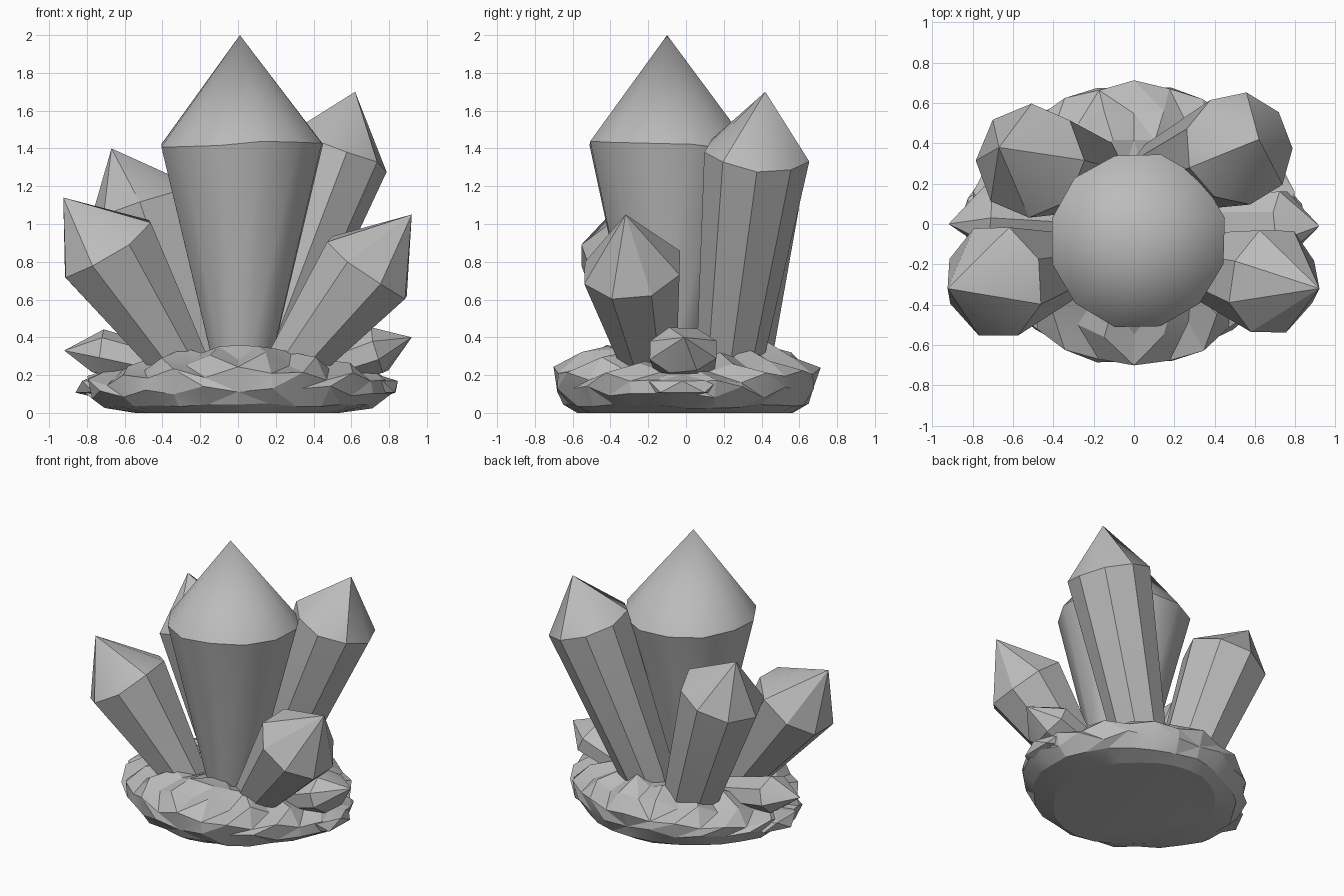
import bpy
import bmesh
import random
from math import cos, sin, tau, radians
from mathutils import Vector

random.seed(4)

cube = bpy.data.objects.get("Cube")
if cube:
    bpy.data.objects.remove(cube)

# One plain stone material
stone = bpy.data.materials.new("stone_grey")
stone.use_nodes = True
GREY = (0.5, 0.5, 0.5, 1)
stone.diffuse_color = GREY
stone.node_tree.nodes["Principled BSDF"].inputs["Base Color"].default_value = GREY


def finish(bm, name, angle):
    """Turn a bmesh into an object with smooth shading below an angle."""
    bmesh.ops.recalc_face_normals(bm, faces=bm.faces)
    mesh = bpy.data.meshes.new(name)
    bm.to_mesh(mesh)
    bm.free()
    mesh.materials.append(stone)
    obj = bpy.data.objects.new(name, mesh)
    bpy.context.collection.objects.link(obj)
    bpy.ops.object.select_all(action="DESELECT")
    obj.select_set(True)
    bpy.context.view_layer.objects.active = obj
    bpy.ops.object.shade_smooth_by_angle(angle=radians(angle))


def bridge(bm, low, high):
    """Join two rings of equal length with quads."""
    n = len(low)
    for i in range(n):
        j = (i + 1) % n
        bm.faces.new((low[i], low[j], high[j], high[i]))


def crystal(name, base, shoulder, tip, r_base, r_shoulder, sides, turn=0.0, spread=1.0):
    """Flaring prism from base to shoulder, closed by a pointed tip."""
    base, shoulder, tip = Vector(base), Vector(shoulder), Vector(tip)
    axis = (shoulder - base).normalized()
    u = axis.cross(Vector((0, 1, 0))).normalized()
    v = axis.cross(u) * spread
    wobble = [random.uniform(0.985, 1.015) for _ in range(sides)]
    lift = [random.uniform(-0.015, 0.015) for _ in range(sides)]
    root = base - axis * 0.18

    bm = bmesh.new()
    rings = []
    for centre, r, shift in ((root, r_base * 0.8, 0), (base, r_base, 0), (shoulder, r_shoulder, 1)):
        ring = []
        for i in range(sides):
            a = tau * (i + turn) / sides
            p = centre + (u * cos(a) + v * sin(a)) * r * wobble[i] + axis * lift[i] * shift
            ring.append(bm.verts.new(p))
        rings.append(ring)
    bm.faces.new(rings[0])
    bridge(bm, rings[0], rings[1])
    bridge(bm, rings[1], rings[2])
    point = bm.verts.new(tip)
    for i in range(sides):
        bm.faces.new((rings[2][i], rings[2][(i + 1) % sides], point))
    finish(bm, name, 32)


# Upright crystals
crystal("main_crystal", (0.02, -0.11, 0.33), (0.018, -0.085, 1.415), (0.01, -0.1, 2.0),
        0.175, 0.442, 12, 0.5)
crystal("back_left_crystal", (0.15, 0.24, 0.35), (0.52, 0.375, 1.37), (0.62, 0.42, 1.70),
        0.185, 0.283, 9, 0.5)
crystal("back_right_crystal", (-0.24, 0.26, 0.3), (-0.515, 0.315, 1.1), (-0.67, 0.38, 1.40),
        0.2, 0.287, 8)
crystal("front_left_crystal", (0.33, -0.2, 0.31), (0.69, -0.287, 0.77), (0.92, -0.32, 1.05),
        0.165, 0.275, 8, 0.5)
crystal("front_right_crystal", (-0.32, -0.2, 0.29), (-0.69, -0.285, 0.86), (-0.925, -0.32, 1.14),
        0.16, 0.29, 8, 0.5)

# Small crystals lying over the rim
crystal("small_left_crystal", (0.38, 0.0, 0.21), (0.74, -0.015, 0.335), (0.92, -0.01, 0.40),
        0.11, 0.133, 8, 0.5, 1.45)
crystal("small_right_crystal", (-0.38, 0.01, 0.24), (-0.73, 0.03, 0.32), (-0.92, 0.0, 0.33),
        0.1, 0.125, 7, 0.5, 1.3)

# Rock base rings: (x radius, y radius, height, radial jitter, height jitter, ridge)
LAYERS = (
    (0.54, 0.57, 0.0, 0.01, 0.0, 0.0),
    (0.72, 0.64, 0.04, 0.02, 0.01, 0.0),
    (0.81, 0.69, 0.12, 0.015, 0.02, 0.015),
    (0.8, 0.7, 0.195, 0.015, 0.015, -0.015),
    (0.66, 0.57, 0.265, 0.02, 0.015, 0.02),
    (0.46, 0.42, 0.325, 0.03, 0.02, 0.015),
    (0.25, 0.24, 0.28, 0.02, 0.02, 0.0),
)
SEGMENTS = 28
bm = bmesh.new()
rings = []
for rx, ry, z, jitter, z_jitter, ridge in LAYERS:
    ring = []
    for i in range(SEGMENTS):
        a = tau * i / SEGMENTS
        k = 1 + random.uniform(-jitter, jitter) + ridge * (-1) ** i
        # The plan narrows on the diagonals, and the rim droops toward the two ends
        k -= 0.035 * sin(2 * a) ** 2
        droop = 0.25 * z * (cos(a) ** 2 - 0.4)
        h = z - droop + random.uniform(-z_jitter, z_jitter) + ridge * (-1) ** i
        ring.append(bm.verts.new((rx * k * cos(a), ry * k * sin(a), h)))
    rings.append(ring)
for low, high in zip(rings, rings[1:]):
    bridge(bm, low, high)
bm.faces.new(rings[0])
bm.faces.new(rings[-1])
bmesh.ops.triangulate(bm, faces=[f for f in bm.faces if len(f.verts) == 4])
finish(bm, "rock_base", 15)

# Loose stones wedged under the small crystals
for name, x, y in (("left_stone", 0.73, -0.02), ("right_stone", -0.73, 0.02)):
    bm = bmesh.new()
    bmesh.ops.create_icosphere(bm, subdivisions=1, radius=1)
    for vert in bm.verts:
        k = random.uniform(0.9, 1.05)
        vert.co = (x + vert.co.x * 0.14 * k, y + vert.co.y * 0.22 * k, 0.14 + vert.co.z * 0.07 * k)
    finish(bm, name, 15)
